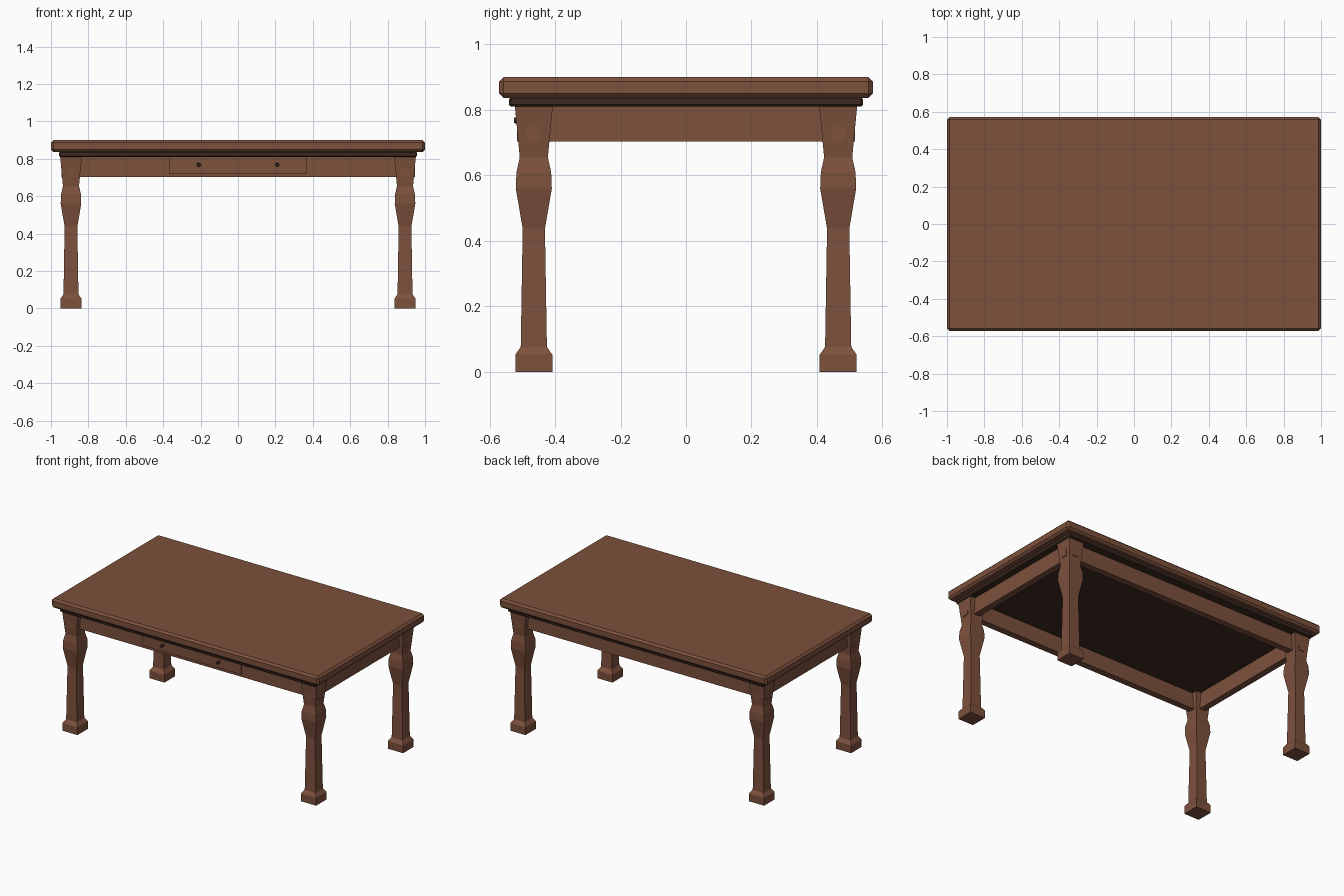
import bpy, bmesh, math
from mathutils import Matrix

if "Cube" in bpy.data.objects:
    bpy.data.objects.remove(bpy.data.objects["Cube"])


def material(name, rgb):
    m = bpy.data.materials.new(name)
    m.diffuse_color = (*rgb, 1)
    m.use_nodes = True
    m.node_tree.nodes["Principled BSDF"].inputs["Base Color"].default_value = m.diffuse_color
    return m


WOOD = material("brown wood", (0.205, 0.082, 0.046))
DARK = material("dark wood", (0.048, 0.023, 0.015))


def finish(name, bm, mat, loc=(0, 0, 0)):
    bmesh.ops.recalc_face_normals(bm, faces=bm.faces)
    me = bpy.data.meshes.new(name)
    bm.to_mesh(me)
    bm.free()
    me.materials.append(mat)
    ob = bpy.data.objects.new(name, me)
    ob.location = loc
    bpy.context.collection.objects.link(ob)
    return ob


def box(name, lo, hi, mat, bevel=0):
    bm = bmesh.new()
    size = [b - a for a, b in zip(lo, hi)]
    mid = [(a + b) / 2 for a, b in zip(lo, hi)]
    bmesh.ops.create_cube(bm, size=1)
    bmesh.ops.scale(bm, vec=size, verts=bm.verts)
    ob = finish(name, bm, mat, mid)
    if bevel:
        mod = ob.modifiers.new("chamfer", 'BEVEL')
        mod.width = bevel
        mod.segments = 1
    return ob


def square_leg(name, x, y):
    # (height, half width) rings of the square baluster
    rings = [(0, .0565), (.052, .0565), (.076, .040), (.437, .034),
             (.56, .055), (.61, .053), (.655, .043), (.812, .058)]
    bm = bmesh.new()
    loops = [[bm.verts.new((sx * r, sy * r, z))
              for sx, sy in ((-1, -1), (1, -1), (1, 1), (-1, 1))] for z, r in rings]
    for a, b in zip(loops, loops[1:]):
        for i in range(4):
            j = (i + 1) % 4
            bm.faces.new((a[i], a[j], b[j], b[i]))
    bm.faces.new(loops[0])
    bm.faces.new(loops[-1])
    return finish(name, bm, WOOD, (x, y, 0))


LX, LY = 0.893, 0.465   # leg centres
T = 0.022               # half thickness of the rails

# Table top and the dark moulding under it
box("table_top", (-1, -.571, .837), (1, .571, .90), WOOD, .013)
box("under_moulding", (-.957, -.541, .81), (.957, .541, .839), DARK, .006)

# Legs
for sx, side in ((-1, "left"), (1, "right")):
    for sy, end in ((-1, "front"), (1, "back")):
        square_leg(f"{end}_{side}_leg", sx * LX, sy * LY)

# Rails, whose ends show through the tapered legs
for s, fb, lr in ((-1, "front", "left"), (1, "back", "right")):
    box(fb + "_rail", (-.945, s * LY - T, .703), (.945, s * LY + T, .812), WOOD)
    box(lr + "_rail", (s * LX - T, -.517, .703), (s * LX + T, .517, .812), WOOD)

# Drawer front with two round knobs
box("drawer_front", (-.369, -.496, .722), (.369, -.48, .812), WOOD)
for x, side in ((-.21, "left"), (.21, "right")):
    for part, r, y0, y1 in (("stem", .006, -.512, -.494), ("knob", .011, -.525, -.510)):
        bm = bmesh.new()
        bmesh.ops.create_cone(bm, cap_ends=True, segments=12, radius1=r,
                              radius2=r * .75, depth=y1 - y0,
                              matrix=Matrix.Rotation(math.pi / 2, 4, 'X'))
        finish(f"{side}_drawer_{part}", bm, DARK, (x, (y0 + y1) / 2, .768))
